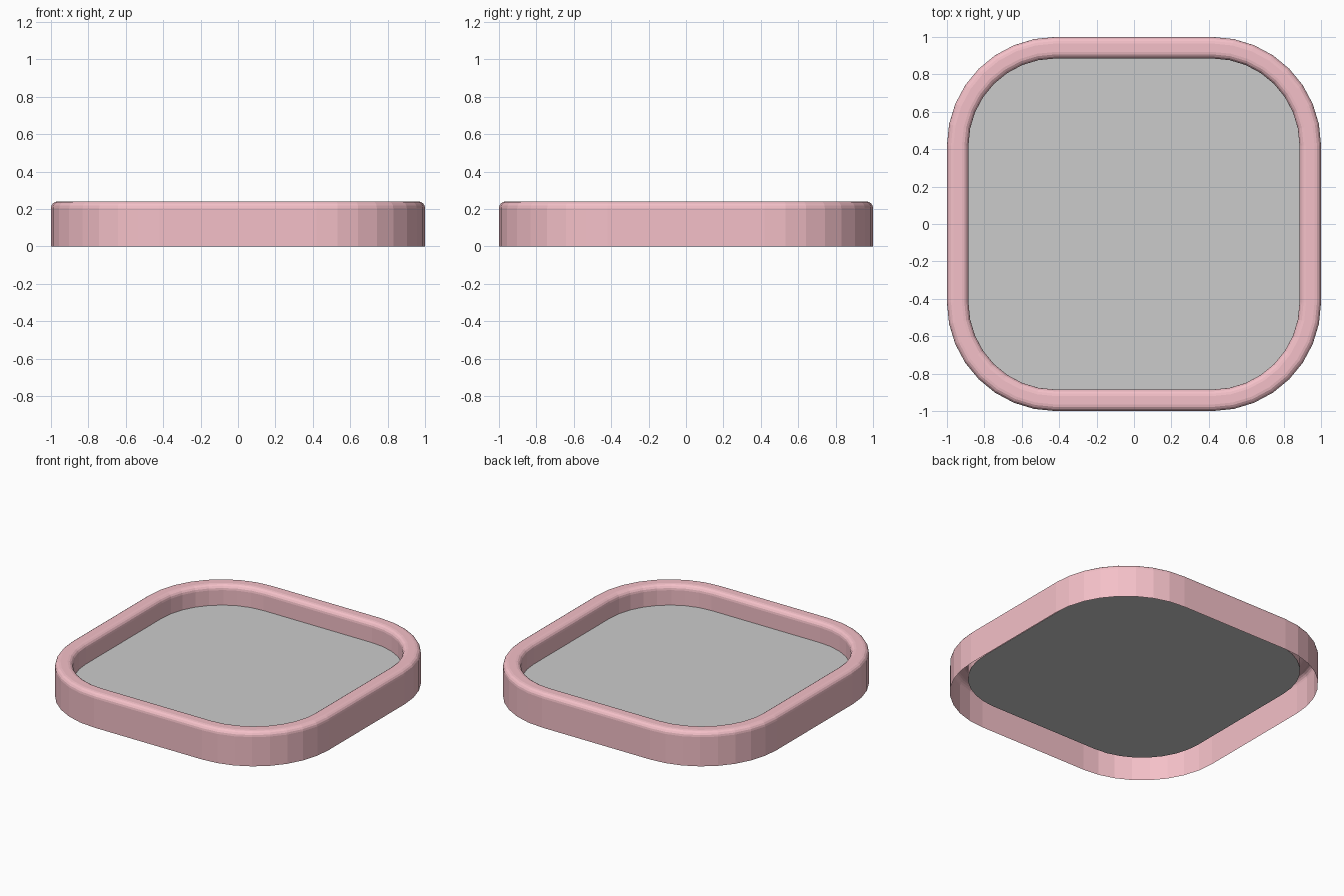
import bpy, bmesh, math

if "Cube" in bpy.data.objects:
    bpy.data.objects.remove(bpy.data.objects["Cube"])

CORE = 0.42      # half-size of the square holding the corner centres
SEG = 8          # segments per rounded corner
FLOOR_Z = 0.10
R_OUT, R_IN, TOP, BEV = 0.58, 0.465, 0.24, 0.035


def outline(r, z):
    """Rounded square loop with corner radius r at height z."""
    pts = []
    for c, (sx, sy) in enumerate([(1, 1), (-1, 1), (-1, -1), (1, -1)]):
        for i in range(SEG + 1):
            a = math.radians(90) * (c + i / SEG)
            pts.append((sx * CORE + r * math.cos(a), sy * CORE + r * math.sin(a), z))
    return pts


def finish(bm, name, colour=None):
    mesh = bpy.data.meshes.new(name)
    bm.to_mesh(mesh)
    bm.free()
    obj = bpy.data.objects.new(name, mesh)
    bpy.context.collection.objects.link(obj)
    if colour:
        mat = bpy.data.materials.new(name + "_colour")
        mat.diffuse_color = colour
        mat.use_nodes = True
        mat.node_tree.nodes["Principled BSDF"].inputs["Base Color"].default_value = mat.diffuse_color
        mesh.materials.append(mat)
    return obj


# Rim: open-bottomed shell, outer wall, rounded lip, inner wall down to the floor
profile = [(R_OUT, 0.0)]
for i in range(5):
    a = math.radians(90) * i / 4
    profile.append((R_OUT - BEV + BEV * math.cos(a), TOP - BEV + BEV * math.sin(a)))
for i in range(5):
    a = math.radians(90) * (1 + i / 4)
    profile.append((R_IN + BEV + BEV * math.cos(a), TOP - BEV + BEV * math.sin(a)))
profile.append((R_IN, FLOOR_Z))

bm = bmesh.new()
loops = [[bm.verts.new(p) for p in outline(r, z)] for r, z in profile]
n = len(loops[0])
for lo, hi in zip(loops, loops[1:]):
    for i in range(n):
        j = (i + 1) % n
        bm.faces.new((lo[i], lo[j], hi[j], hi[i]))
finish(bm, "tray_rim", (0.91, 0.53, 0.58, 1))

# Floor panel
bm = bmesh.new()
bm.faces.new([bm.verts.new(p) for p in outline(R_IN, FLOOR_Z)])
finish(bm, "tray_floor")
